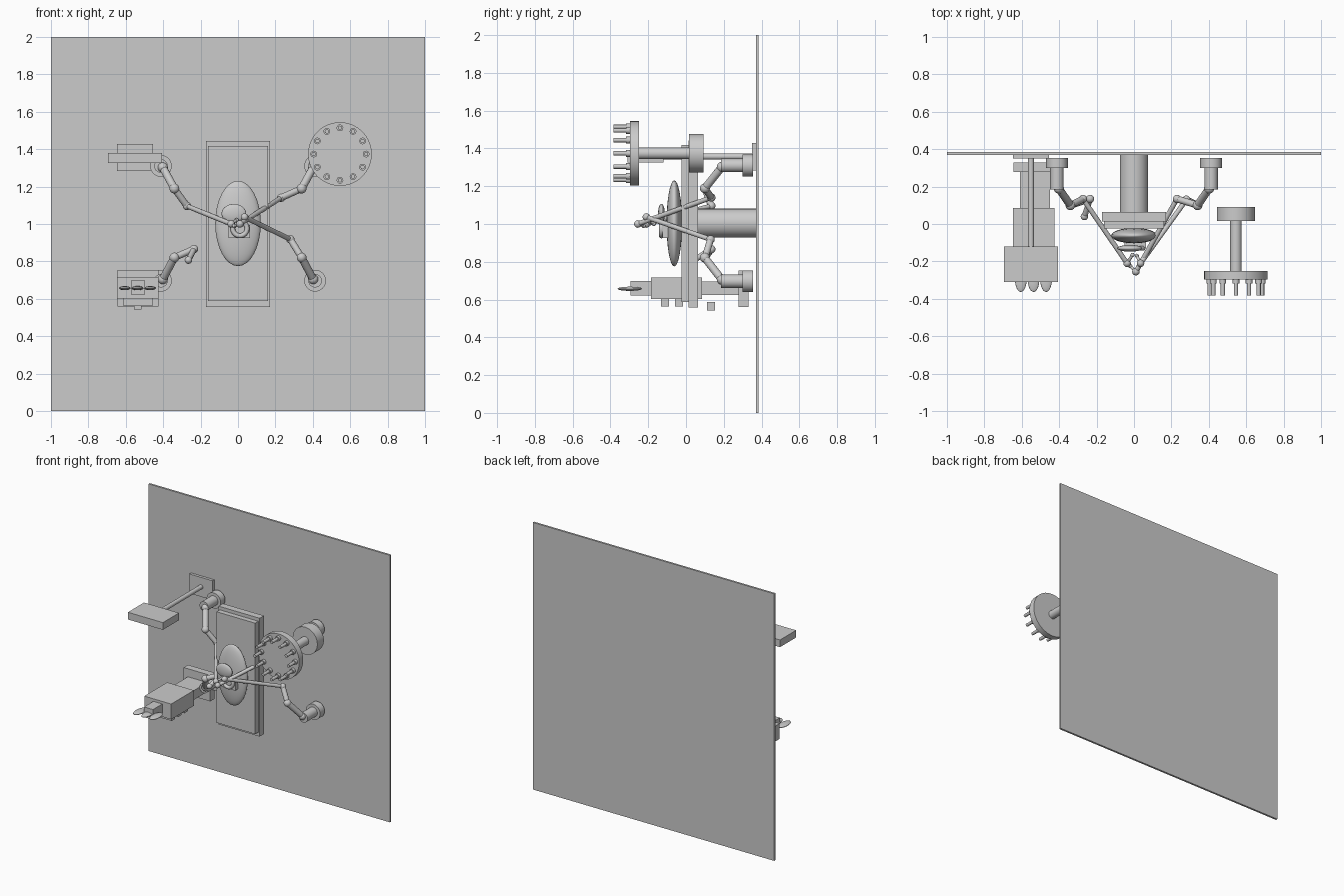
import bpy, math
from mathutils import Vector


def name_smooth(name, smooth=False):
    o = bpy.context.object
    o.name = name
    if smooth:
        bpy.ops.object.shade_smooth_by_angle(angle=math.radians(35))
    return o


def box(name, x0, x1, y0, y1, z0, z1):
    bpy.ops.mesh.primitive_cube_add(size=1, location=((x0 + x1) / 2, (y0 + y1) / 2, (z0 + z1) / 2))
    bpy.context.object.scale = (x1 - x0, y1 - y0, z1 - z0)
    return name_smooth(name)


def rod(name, a, b, r, n=32):
    a, b = Vector(a), Vector(b)
    bpy.ops.mesh.primitive_cylinder_add(vertices=n, radius=r, depth=(b - a).length, location=(a + b) / 2)
    bpy.context.object.rotation_euler = (b - a).to_track_quat('Z', 'Y').to_euler()
    return name_smooth(name, True)


def ball(name, c, scale):
    bpy.ops.mesh.primitive_uv_sphere_add(segments=32, ring_count=16, radius=1, location=c)
    bpy.context.object.scale = scale
    return name_smooth(name, True)


# Wall
box("wall", -1, 1, 0.37, 0.385, 0, 2)

# Operating bed on its wall column
rod("bed_column", (0, 0.06, 1.005), (0, 0.37, 1.005), 0.076, 48)
box("bed_frame", -0.17, 0.17, 0.013, 0.064, 0.557, 1.443)
box("mattress", -0.16, 0.16, -0.025, 0.013, 0.587, 1.418)
ball("patient_body", (0, -0.062, 1.003), (0.122, 0.041, 0.228))
ball("large_organ", (-0.022, -0.13, 1.055), (0.066, 0.018, 0.052))
box("organ_pad", -0.05, 0.065, -0.125, -0.095, 0.925, 0.995)
bpy.ops.mesh.primitive_torus_add(major_radius=0.038, minor_radius=0.013, location=(0.01, -0.13, 0.975),
                                 rotation=(math.pi / 2, 0, 0), major_segments=32, minor_segments=12)
name_smooth("coiled_organ", True)

# Robot arms: elbow, wrist-side joint, hand and tool tip for each corner
arms = {
    "upper_left": (-1, 1.31, [(-0.273, 0.134, 1.096), (-0.037, -0.21, 1.0), (-0.008, -0.165, 1.02)]),
    "upper_right": (1, 1.31, [(0.23, 0.134, 1.14), (0.01, -0.255, 1.0), (-0.02, -0.225, 0.99)]),
    "lower_right": (1, 0.697, [(0.28, 0.13, 0.918), (0.035, -0.21, 1.037), (0.015, -0.17, 1.0)]),
    "lower_left": (-1, 0.697, [(-0.235, 0.134, 0.866), (-0.265, 0.04, 0.807)]),
}
for label, (s, z, pts) in arms.items():
    up = 1 if z > 1 else -1
    rod(label + "_base", (s * 0.412, 0.30, z), (s * 0.412, 0.354, z), 0.058)
    rod(label + "_motor", (s * 0.412, 0.185, z), (s * 0.412, 0.30, z), 0.036)
    shoulder = (s * 0.402, 0.19, z - up * 0.008)
    elbow = (s * 0.34, 0.1, 1.005 + up * 0.184)
    path = [shoulder, elbow] + pts
    radii = [0.021, 0.018, 0.013, 0.008]
    if label == "lower_left":
        radii[2] = 0.015
    for i, p in enumerate(path):
        jr = (0.027, 0.026, 0.022, 0.02, 0.011)[i]
        ball(label + "_joint", p, (jr, jr, jr))
        if i:
            rod(label + "_link", path[i - 1], p, radii[i - 1], 20)

# Tool carousel
cx, cz = 0.545, 1.374
rod("carousel_motor", (cx, 0.015, cz), (cx, 0.092, cz), 0.102, 48)
rod("carousel_shaft", (cx, -0.25, cz), (cx, 0.02, cz), 0.031)
rod("carousel_disc", (cx, -0.297, cz), (cx, -0.25, cz), 0.17, 64)
for i in range(12):
    a = i * math.tau / 12
    x, z = cx + 0.14 * math.sin(a), cz + 0.14 * math.cos(a)
    rod("tool_collar", (x, -0.318, z), (x, -0.29, z), 0.018, 16)
    rod("tool_peg", (x, -0.383, z), (x, -0.31, z), 0.0115, 16)

# Supply tray
box("tray_mount", -0.647, -0.455, 0.349, 0.372, 1.283, 1.428)
rod("tray_arm", (-0.551, -0.13, 1.357), (-0.551, 0.355, 1.357), 0.016)
box("tray", -0.695, -0.405, -0.31, -0.12, 1.326, 1.38)

# Dispenser with three flat petals
box("dispenser_mount", -0.645, -0.425, 0.278, 0.33, 0.56, 0.755)
box("dispenser_neck", -0.61, -0.45, 0.08, 0.28, 0.625, 0.695)
box("dispenser_body", -0.647, -0.424, -0.185, 0.085, 0.602, 0.717)
box("dispenser_snout", -0.572, -0.498, -0.295, -0.18, 0.622, 0.698)
for x in (-0.605, -0.537, -0.47):
    ball("petal", (x, -0.298, 0.657), (0.031, 0.065, 0.011))
for y in (-0.112, -0.037, 0.037):
    box("dispenser_foot", -0.613, -0.457, y - 0.021, y + 0.021, 0.562, 0.604)
box("floating_block", -0.557, -0.515, 0.112, 0.153, 0.542, 0.586)
